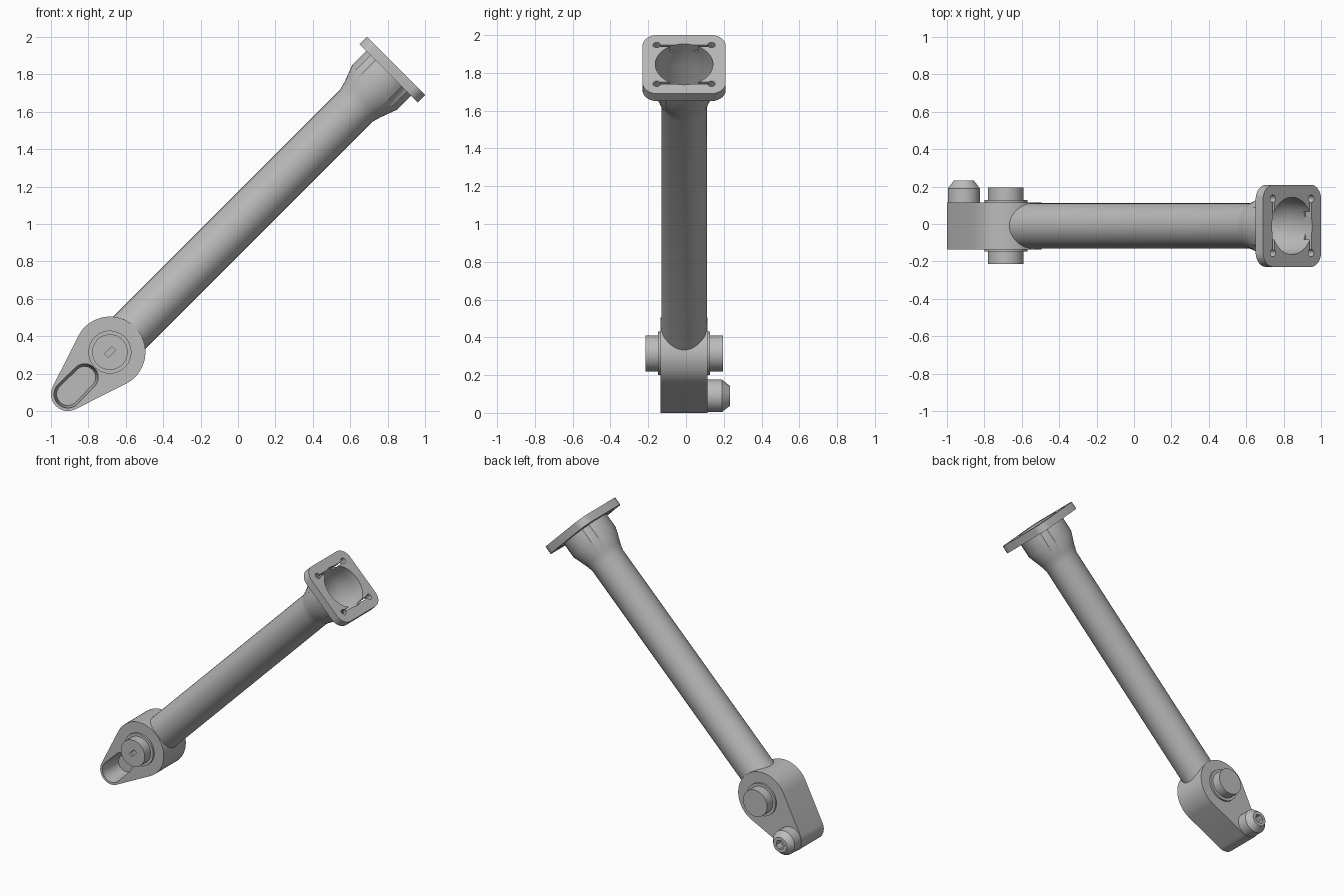
import bpy, bmesh
from math import sin, cos, pi, radians
from mathutils import Matrix, Vector

cube = bpy.data.objects.get("Cube")
if cube:
    bpy.data.objects.remove(cube)

grey = bpy.data.materials.new("cast grey")
grey.use_nodes = True
colour = (0.5, 0.5, 0.5, 1)
grey.diffuse_color = colour
grey.node_tree.nodes["Principled BSDF"].inputs["Base Color"].default_value = colour

# Arm frame: origin at the pivot, local z runs up the leaning tube
FRAME = Matrix.Translation((-0.685, -0.01, 0.315)) @ Matrix.Rotation(radians(45), 4, "Y")
END = 2.164                 # outer face of the flange
PLATE = END - 0.056         # back face of the flange
TOE = -0.318                # centre of the small end of the lug


def finish(name, bm):
    bmesh.ops.recalc_face_normals(bm, faces=bm.faces)
    mesh = bpy.data.meshes.new(name)
    bm.to_mesh(mesh)
    bm.free()
    mesh.materials.append(grey)
    ob = bpy.data.objects.new(name, mesh)
    ob.matrix_world = FRAME
    bpy.context.collection.objects.link(ob)
    return ob


def hull(name, circles, layers, axis="Y", n=32):
    """Convex solid round circles (a, b, r), stacked in layers (depth, inset)."""
    bm = bmesh.new()
    for depth, inset in layers:
        for a, b, r in circles:
            for i in range(n):
                t = 2 * pi * (i + 0.5) / n
                p, q = a + (r - inset) * cos(t), b + (r - inset) * sin(t)
                bm.verts.new((p, depth, q) if axis == "Y" else (p, q, depth))
    res = bmesh.ops.convex_hull(bm, input=bm.verts)
    loose = [v for v in bm.verts if not v.link_faces]
    bmesh.ops.delete(bm, geom=loose, context="VERTS")
    bmesh.ops.dissolve_limit(bm, angle_limit=0.01, verts=bm.verts, edges=bm.edges)
    return finish(name, bm)


def lathe(name, profile, n=40):
    """Solid of revolution about local z from (radius, height) points."""
    bm = bmesh.new()
    vs = [bm.verts.new((r, 0, z)) for r, z in profile]
    es = [bm.edges.new(pair) for pair in zip(vs, vs[1:])]
    bmesh.ops.spin(bm, geom=vs + es, cent=(0, 0, 0), axis=(0, 0, 1),
                   angle=2 * pi, steps=n)
    bmesh.ops.remove_doubles(bm, verts=bm.verts, dist=1e-5)
    return finish(name, bm)


def cut(ob, *cutters):
    bpy.context.view_layer.objects.active = ob
    for c in cutters:
        mod = ob.modifiers.new("cut", "BOOLEAN")
        mod.operation = "DIFFERENCE"
        mod.solver = "EXACT"
        mod.object = c
        bpy.ops.object.modifier_apply(modifier=mod.name)
        bpy.data.objects.remove(c)


def bore():
    return lathe("bore_cutter", [(0, 0.3), (0.095, 0.3), (0.1, 1.85), (0.153, 2.0),
                                 (0.153, END + 0.05), (0, END + 0.05)])


corners = [(sx, sy) for sx in (-1, 1) for sy in (-1, 1)]

# Teardrop lug with a tapered pocket in its front face
lug = hull("pivot_lug", [(0, 0, 0.19), (0, TOE, 0.09)],
           [(-0.125, 0), (0.125, 0)], n=48)
cut(lug, hull("pocket_cutter", [(0, TOE, 0.074), (0, -0.19, 0.072)],
              [(-0.15, -0.002), (0.04, 0.014)]))

# Hollow tube with a flared neck, scalloped round the screws
tube = lathe("tube", [(0, 0.05), (0.121, 0.05), (0.121, 1.86), (0.135, 1.91),
                      (0.17, 2.005), (0.17, PLATE + 0.01), (0, PLATE + 0.01)])
cut(tube, bore())
cut(tube, *[hull("scallop_cutter", [(0.145 * sx, 0.145 * sy, 0.046)],
                 [(1.8, 0), (PLATE, 0)], "Z", 20) for sx, sy in corners])

# Square mounting flange with bore, screw holes and two slits
flange = hull("flange", [(0.14 * sx, 0.14 * sy, 0.08) for sx, sy in corners],
              [(PLATE, 0), (END, 0)], "Z")
through = [(PLATE - 0.03, 0), (END + 0.03, 0)]
cut(flange, bore())
cut(flange, *[hull("screw_hole_cutter", [(0.145 * sx, 0.145 * sy, 0.02)],
                   through, "Z", 16) for sx, sy in corners])
cut(flange, *[hull("slit_cutter", [(0.14 * s, -0.14, 0.007), (0.14 * s, 0.14, 0.007)],
                   through, "Z", 8) for s in (-1, 1)])

# Pivot bolt and its washer faces
washer = hull("pivot_washer", [(0, 0, 0.115)], [(-0.138, 0), (0.138, 0)], n=40)
bolt = hull("pivot_bolt", [(0, 0, 0.095)], [(-0.205, 0), (0.205, 0)], n=40)
cut(bolt, hull("bolt_slot_cutter",
               [(sx * 0.012, sy * 0.026, 0.002) for sx, sy in corners],
               [(-0.25, 0), (-0.185, 0)], n=4))

# Chamfered stub pin on the back, with a hex socket
pin = hull("stub_pin", [(0, TOE, 0.086)], [(0.1, 0), (0.2, 0), (0.242, 0.032)])
cut(pin, hull("socket_cutter", [(0, TOE, 0.034)], [(0.19, 0), (0.3, 0)], n=6))

# Smooth the curved walls and keep the edges crisp
bpy.ops.object.select_all(action="DESELECT")
for ob in (lug, tube, flange, washer, bolt, pin):
    ob.select_set(True)
bpy.context.view_layer.objects.active = lug
bpy.ops.object.shade_smooth_by_angle(angle=radians(30))
